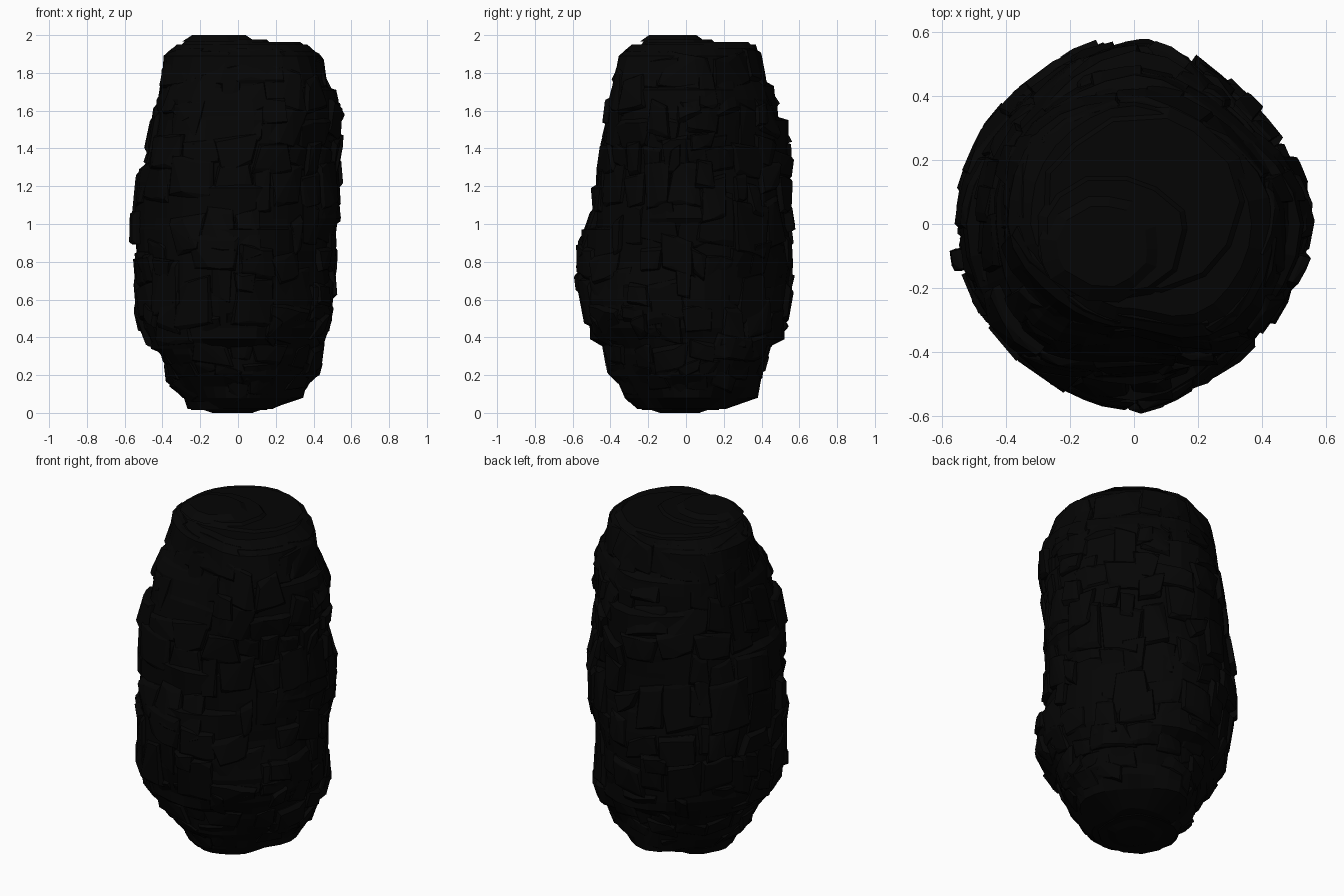
import bpy, bmesh, math, random
from mathutils import Vector, noise

if "Cube" in bpy.data.objects:
    bpy.data.objects.remove(bpy.data.objects["Cube"])

random.seed(5)
TAU = 2 * math.pi

# Side outlines: z, then reach along +x, +y, -x, -y
SIDES = [
    (.02, .17, .22, .28, .27), (.08, .36, .40, .30, .345), (.14, .375, .41, .38, .36),
    (.20, .445, .42, .38, .43), (.31, .455, .44, .41, .44), (.34, .46, .445, .49, .44),
    (.39, .475, .55, .495, .53), (.45, .51, .55, .535, .535), (.60, .52, .565, .55, .575),
    (.80, .51, .585, .55, .59), (.86, .52, .58, .575, .59), (.97, .535, .57, .58, .585),
    (.985, .54, .565, .575, .51), (1.03, .575, .56, .575, .515), (1.19, .555, .55, .565, .53),
    (1.22, .54, .555, .565, .48), (1.29, .53, .57, .55, .48), (1.33, .545, .58, .50, .475),
    (1.55, .565, .57, .46, .435), (1.57, .56, .50, .455, .42), (1.66, .555, .495, .45, .39),
    (1.71, .545, .49, .42, .365), (1.73, .48, .49, .42, .355), (1.77, .475, .415, .42, .35),
    (1.89, .465, .41, .415, .345), (1.95, .39, .39, .34, .28)]
# Corner outlines: z, then reach at 45, 135, 225 and 315 degrees
CORNERS = [
    (.02, .24, .22, .25, .24), (.11, .40, .31, .32, .32), (.23, .43, .38, .42, .40),
    (.28, .50, .42, .48, .42), (.37, .51, .47, .54, .44), (.43, .51, .51, .55, .52),
    (.60, .48, .52, .54, .55), (.70, .48, .56, .53, .53), (.80, .53, .56, .55, .49),
    (.95, .54, .55, .56, .49), (1.08, .545, .53, .56, .485), (1.18, .51, .52, .555, .48),
    (1.36, .475, .51, .55, .49), (1.45, .50, .49, .54, .51), (1.55, .49, .48, .475, .525),
    (1.68, .48, .47, .47, .52), (1.76, .43, .46, .39, .51), (1.90, .41, .43, .35, .455),
    (1.95, .36, .36, .27, .37)]


def at_height(rows, z):
    z = min(max(z, rows[0][0]), rows[-1][0])
    for p, q in zip(rows, rows[1:]):
        if z <= q[0]:
            break
    t = (z - p[0]) / (q[0] - p[0])
    return [u + (v - u) * t for u, v in zip(p[1:], q[1:])]


def radius(a, z):
    s, c = at_height(SIDES, z), at_height(CORNERS, z)
    ring = [v for pair in zip(s, c) for v in pair]
    f = (a % TAU) / TAU * 8
    i = int(f) % 8
    t = f - int(f)
    t = t * t * (3 - 2 * t)
    return ring[i] * (1 - t) + ring[(i + 1) % 8] * t


def point(a, z, r):
    return Vector((r * math.cos(a), r * math.sin(a), z))


rock = bpy.data.materials.new("dark_rock")
rock.diffuse_color = (0.0015, 0.0015, 0.0015, 1)
rock.use_nodes = True
rock.node_tree.nodes["Principled BSDF"].inputs["Base Color"].default_value = rock.diffuse_color


def finish(bm, name):
    me = bpy.data.meshes.new(name)
    bm.to_mesh(me)
    bm.free()
    me.materials.append(rock)
    ob = bpy.data.objects.new(name, me)
    bpy.context.collection.objects.link(ob)


def hull(bm, pts, outward=None):
    vs = [bm.verts.new(p) for p in pts]
    res = bmesh.ops.convex_hull(bm, input=vs)
    junk = {g for g in res["geom_interior"] + res["geom_unused"] if isinstance(g, bmesh.types.BMVert)}
    faces = [g for g in res["geom"] if isinstance(g, bmesh.types.BMFace)]
    bmesh.ops.recalc_face_normals(bm, faces=faces)
    # drop buried faces that look at the axis
    if outward is not None:
        buried = []
        for f in faces:
            f.normal_update()
            if f.normal.dot(outward) < -.6:
                buried.append(f)
        bmesh.ops.delete(bm, geom=buried, context='FACES')
    bmesh.ops.delete(bm, geom=[v for v in junk if v.is_valid], context='VERTS')


# Core: closed loft through the measured outline
bm = bmesh.new()
N = 32
rings = []
for row in SIDES:
    ring = []
    for j in range(N):
        a = TAU * j / N
        n = noise.noise(point(a, row[0], .5) * 4)
        ring.append(bm.verts.new(point(a, row[0], radius(a, row[0]) * (.95 + .03 * n))))
    rings.append(ring)
for lo, hi in zip(rings, rings[1:]):
    for j in range(N):
        k = (j + 1) % N
        bm.faces.new((lo[j], lo[k], hi[k], hi[j]))
bm.faces.new(rings[0][::-1])
bm.faces.new(rings[-1])
finish(bm, "rock_core")


# Slabs: chipped chunks laid over the core in rough courses
def slab(bm, a, z, w, h, k):
    pts = []
    skew, slope = random.uniform(-.2, .2), random.uniform(-.025, .025)
    chip = min(.025, h * .14)
    for t in (-1, -.3, .4, 1):
        for e in (-1, 1):
            zz = min(max(z + e * h / 2 + slope * t, .05), 1.93)
            ang = a + t * w / 2 * (1 + skew * e) + random.uniform(-.02, .02)
            r = min(radius(ang, zz), radius(ang, z) + .012)
            inner = a + (ang - a) * random.uniform(.82, .95)
            zi = zz - e * chip * random.uniform(.2, 1.4)
            pts.append(point(inner, zi, r * (k + random.uniform(-.015, .01))))
            pts.append(point(ang, zz, r * (k - .035)))
            pts.append(point(ang, zz, r * .915))
    hull(bm, pts, point(a, 0, 1))


bm = bmesh.new()
z = 0.09
while z < 1.64:
    h = random.uniform(.13, .24) if z > .3 else random.uniform(.08, .12)
    a = random.uniform(0, 1)
    end = a + TAU
    while a < end - .1:
        w = random.uniform(.2, .5)
        if random.random() < .85:
            slab(bm, a + w / 2, z + h / 2 + random.uniform(-.06, .06) * min(1, h * 5),
                 w * random.uniform(.9, 1.1), h * random.uniform(.8, 1.3),
                 random.uniform(.96, 1.005))
        a += w
    z += h * .95
finish(bm, "rock_slabs")

# Broad plates around the crown
bm = bmesh.new()
for j in range(9):
    slab(bm, TAU * j / 9 + random.uniform(-.1, .1), 1.82 + random.uniform(-.02, .02),
         random.uniform(.6, .8), random.uniform(.17, .21), random.uniform(.98, 1.005))
finish(bm, "crown_plates")

# Small raised chips
bm = bmesh.new()
for _ in range(34):
    slab(bm, random.uniform(0, TAU), random.uniform(.4, 1.6), random.uniform(.12, .26),
         random.uniform(.08, .18), random.uniform(1.0, 1.02))
finish(bm, "rock_chips")


# Flat stacked plates closing the top and the base
def plate(name, cx, cy, rx, ry, z0, z1, inset, n=13):
    bm = bmesh.new()
    pts = []
    for j in range(n):
        a = TAU * (j + random.uniform(-.3, .3)) / n
        v = random.uniform(.94, 1.03)
        for z, s in ((z0, 1), (z1, inset)):
            pts.append((cx + rx * v * s * math.cos(a), cy + ry * v * s * math.sin(a), z))
    hull(bm, pts)
    finish(bm, name)


plate("top_shelf", .03, .06, .35, .31, 1.93, 1.963, .88)
plate("top_step", -.06, -.04, .25, .21, 1.95, 1.978, .88)
plate("top_cap", -.10, -.07, .20, .18, 1.965, 2.0, .72)
plate("base_foot", -.05, -.03, .24, .24, .06, .015, .9)
plate("base_tip", -.03, -.03, .20, .20, .03, .0, .55)
